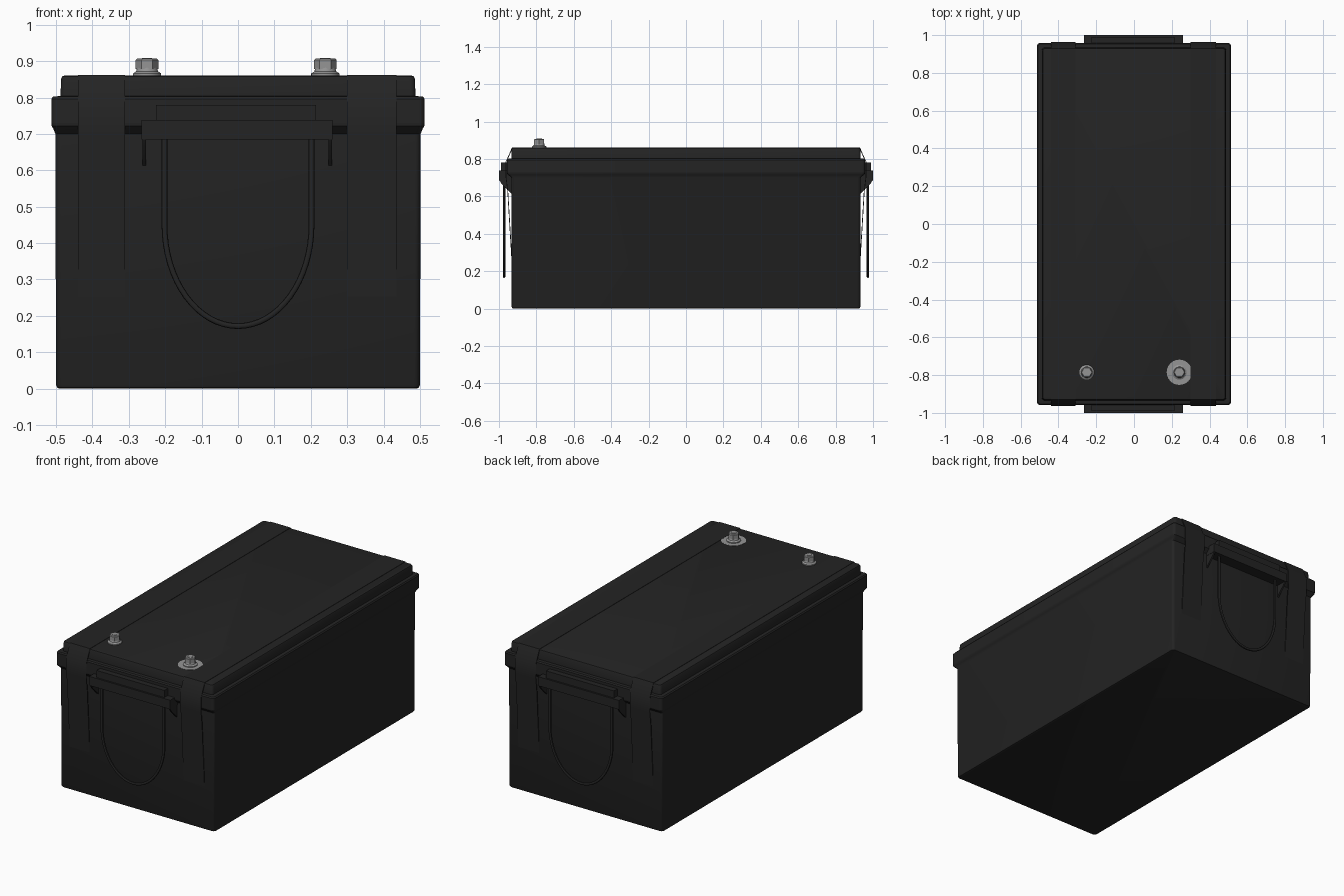
import bpy, bmesh, math
from mathutils import Vector

if "Cube" in bpy.data.objects:
    bpy.data.objects.remove(bpy.data.objects["Cube"])


def material(name, rgb):
    m = bpy.data.materials.new(name)
    m.diffuse_color = (*rgb, 1)
    m.use_nodes = True
    m.node_tree.nodes["Principled BSDF"].inputs["Base Color"].default_value = m.diffuse_color
    return m


BLACK = material("black plastic", (0.0175, 0.0175, 0.0175))
METAL = material("grey metal", (0.30, 0.30, 0.30))


def finish(name, bm, mat, smooth=True):
    bmesh.ops.recalc_face_normals(bm, faces=bm.faces)
    me = bpy.data.meshes.new(name)
    bm.to_mesh(me)
    bm.free()
    me.materials.append(mat)
    ob = bpy.data.objects.new(name, me)
    bpy.context.collection.objects.link(ob)
    if smooth:
        bpy.ops.object.select_all(action='DESELECT')
        bpy.context.view_layer.objects.active = ob
        ob.select_set(True)
        bpy.ops.object.shade_smooth_by_angle(angle=math.radians(35))
    return ob


def loft(name, rings, mat):
    """Skin a closed stack of point rings, capping both ends."""
    bm = bmesh.new()
    loops = [[bm.verts.new(p) for p in r] for r in rings]
    n = len(loops[0])
    for a, b in zip(loops, loops[1:]):
        for i in range(n):
            j = (i + 1) % n
            bm.faces.new((a[i], a[j], b[j], b[i]))
    bm.faces.new(loops[0][::-1])
    bm.faces.new(loops[-1])
    return finish(name, bm, mat)


def rounded_rect(z, hx, hy, r=0.015, seg=4):
    pts = []
    for q, (sx, sy) in enumerate([(1, 1), (-1, 1), (-1, -1), (1, -1)]):
        for k in range(seg + 1):
            a = math.pi / 2 * (q + k / seg)
            pts.append((sx * (hx - r) + r * math.cos(a),
                        sy * (hy - r) + r * math.sin(a), z))
    return pts


def circle(x, y, z, r, n):
    return [(x + r * math.cos(2 * math.pi * i / n),
             y + r * math.sin(2 * math.pi * i / n), z) for i in range(n)]


def box(name, x0, x1, y0, y1, z0, z1):
    bm = bmesh.new()
    bmesh.ops.create_cube(bm, size=1)
    for v in bm.verts:
        v.co = ((x0, x1)[v.co.x > 0], (y0, y1)[v.co.y > 0], (z0, z1)[v.co.z > 0])
    return finish(name, bm, BLACK, False)


def extrude_x(name, yz, x0, x1):
    """Extrude a y-z outline between two x positions."""
    return loft(name, [[(x, y, z) for y, z in yz] for x in (x0, x1)], BLACK)


# Case with flared rim under the lid
loft("case", [rounded_rect(*p) for p in [
    (0.0, 0.490, 0.922), (0.003, 0.497, 0.929), (0.010, 0.500, 0.932),
    (0.70, 0.502, 0.934), (0.715, 0.508, 0.950), (0.722, 0.512, 0.957),
    (0.73, 0.513, 0.958)]], BLACK)

# Lid: wide band, then a stepped-in top
loft("lid", [rounded_rect(*p) for p in [
    (0.73, 0.513, 0.958), (0.796, 0.513, 0.958), (0.803, 0.508, 0.953),
    (0.804, 0.488, 0.934), (0.852, 0.486, 0.932), (0.858, 0.483, 0.929),
    (0.860, 0.478, 0.924)]], BLACK)

# Two thin straps draped over the lid and down both ends
half = [(0.931, 0.225), (0.955, 0.63), (0.964, 0.70), (0.964, 0.785), (0.930, 0.862)]
for name, x0, x1 in [("left_strap", -0.44, -0.31), ("right_strap", 0.30, 0.435)]:
    outer = [(-y, z) for y, z in half] + half[::-1]
    inner = [(y - math.copysign(0.004, y), z - (0.004 if z > 0.8 else 0)) for y, z in outer]
    extrude_x(name, outer + inner[::-1], x0, x1)

# Carrying handle assembly on each end
for side, s in (("front", -1), ("back", 1)):
    box(side + "_handle_rail", -0.265, 0.26, *sorted((s * 0.93, s * 1.0)), 0.685, 0.738)
    box(side + "_handle_plate", -0.225, 0.215, *sorted((s * 0.94, s * 0.99)), 0.738, 0.78)
    for tag, x in (("left", -0.263), ("right", 0.249)):
        extrude_x(f"{side}_{tag}_gusset",
                  [(s * 0.93, 0.69), (s * 1.0, 0.69), (s * 0.985, 0.665), (s * 0.93, 0.61)],
                  x, x + 0.010)
    # U-shaped rope loop swept along straight legs and a half ellipse
    path = [Vector((-0.202, 0, 0.70))]
    for i in range(33):
        a = math.pi * i / 32
        path.append(Vector((-0.202 * math.cos(a), 0, 0.45 - 0.278 * math.sin(a))))
    path.append(Vector((0.202, 0, 0.70)))
    rings = []
    for i, p in enumerate(path):
        t = (path[min(i + 1, len(path) - 1)] - path[max(i - 1, 0)]).normalized()
        nrm = Vector((t.z, 0, -t.x))
        rings.append([p + nrm * (0.008 * math.cos(k * math.pi / 5))
                      + Vector((0, s * 0.973 + 0.007 * math.sin(k * math.pi / 5), 0))
                      for k in range(10)])
    loft(side + "_handle_loop", rings, BLACK)

# Terminals: flared base, neck and hex bolt head
for tag, x in (("left", -0.25), ("right", 0.24)):
    y = -0.785
    loft(tag + "_terminal_base", [circle(x, y, z, r, 24) for z, r in [
        (0.855, 0.039), (0.866, 0.039), (0.872, 0.030), (0.882, 0.027)]], METAL)
    loft(tag + "_terminal_bolt", [circle(x, y, z, r, 6) for z, r in [
        (0.878, 0.031), (0.903, 0.031), (0.907, 0.027)]], METAL)
    loft(tag + "_terminal_stud", [circle(x, y, z, 0.014, 16) for z in (0.90, 0.909)], METAL)
# Flat washer flush with the lid, tucked under the right strap
loft("right_terminal_washer", [circle(0.24, -0.785, z, 0.067, 24) for z in (0.856, 0.861)], METAL)
